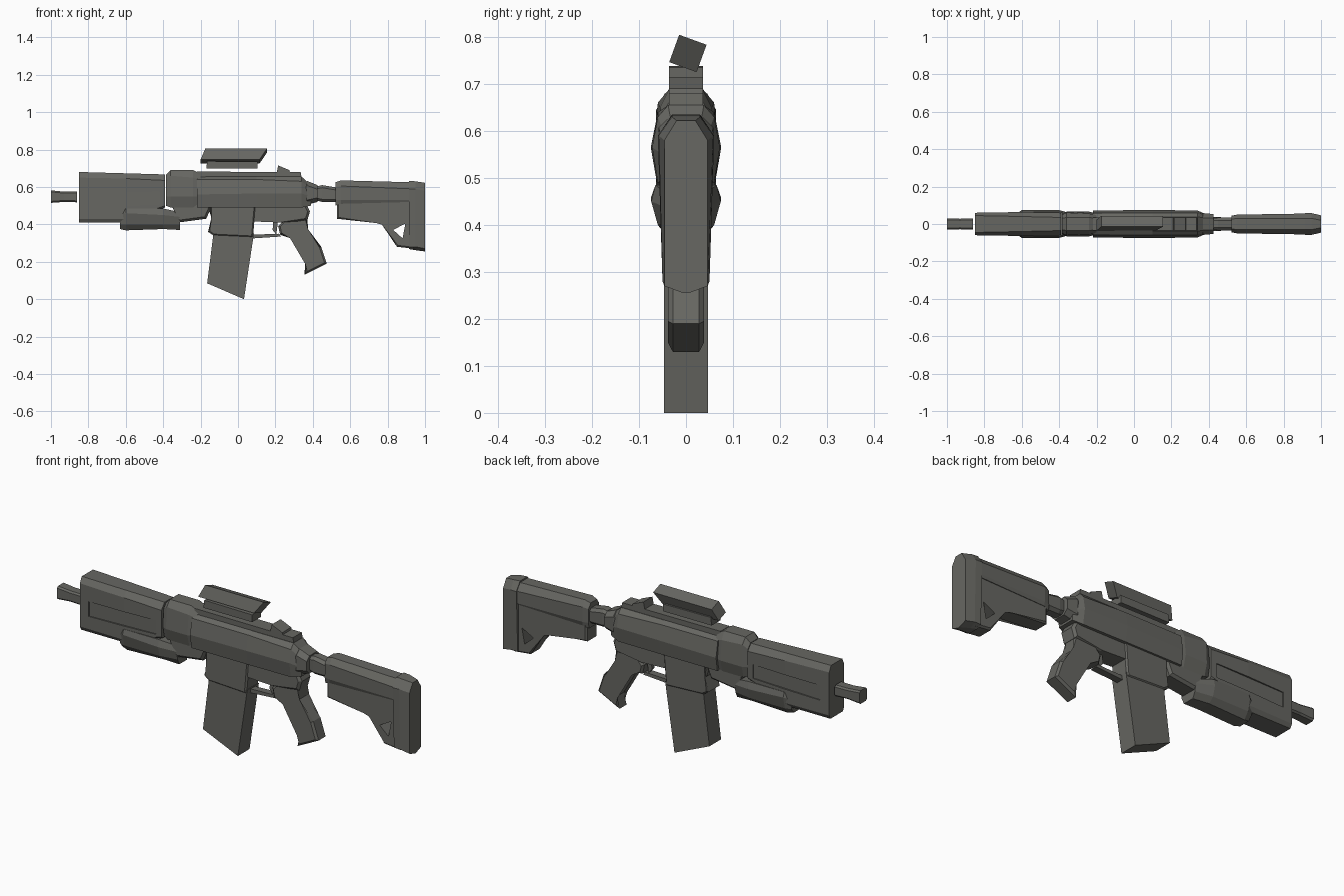
import bpy, bmesh, math
from mathutils import Matrix

metal = bpy.data.materials.new("dark_olive_grey")
metal.diffuse_color = (0.135, 0.135, 0.122, 1)


def finish(name, bm):
    bmesh.ops.recalc_face_normals(bm, faces=bm.faces)
    me = bpy.data.meshes.new(name)
    bm.to_mesh(me)
    bm.free()
    me.materials.append(metal)
    ob = bpy.data.objects.new(name, me)
    bpy.context.collection.objects.link(ob)
    return ob


def plate(name, profile, w, bevel=0.0):
    """Side profile (x, z) with half width w; rims of both caps chamfered."""
    bm = bmesh.new()
    rings = [[bm.verts.new((x, y, z)) for x, z in profile] for y in (-w, w)]
    n = len(profile)
    caps = [bm.faces.new(r) for r in rings]
    for i in range(n):
        j = (i + 1) % n
        bm.faces.new((rings[0][i], rings[0][j], rings[1][j], rings[1][i]))
    if bevel:
        rims = list({e for f in caps for e in f.edges})
        bmesh.ops.bevel(bm, geom=rims, offset=bevel, segments=1, affect='EDGES')
    return finish(name, bm)


def loft(name, sections):
    """Sections along x: (x, half outline of (y, z) from top to bottom), mirrored in y."""
    bm = bmesh.new()
    rings = []
    for x, half in sections:
        pts = list(half) + [(-y, z) for y, z in reversed(half)]
        rings.append([bm.verts.new((x, y, z)) for y, z in pts])
    n = len(rings[0])
    for a, b in zip(rings, rings[1:]):
        for i in range(n):
            j = (i + 1) % n
            bm.faces.new((a[i], a[j], b[j], b[i]))
    bm.faces.new(rings[0])
    bm.faces.new(rings[-1])
    return finish(name, bm)


def octa(w, z0, z1, c):
    """Half of a box section with cut corners."""
    return [(w - c, z1), (w, z1 - c), (w, z0 + c), (w - c, z0)]


def cut(target, cutter):
    cutter.hide_render = True
    cutter.hide_viewport = True
    cutter.display_type = 'WIRE'
    m = target.modifiers.new("cut", 'BOOLEAN')
    m.operation = 'DIFFERENCE'
    m.solver = 'EXACT'
    m.object = cutter


# Muzzle
loft("muzzle", [(-1.0, octa(0.03, 0.515, 0.582, 0.008)),
                (-0.93, octa(0.028, 0.52, 0.575, 0.008)),
                (-0.86, octa(0.03, 0.518, 0.575, 0.008))])

# Handguard with a shallow slot in each side
guard = loft("handguard", [
    (-0.85, [(0.045, 0.68), (0.06, 0.65), (0.06, 0.43), (0.05, 0.41)]),
    (-0.60, [(0.04, 0.673), (0.064, 0.645), (0.064, 0.43), (0.05, 0.41)]),
    (-0.39, [(0.035, 0.667), (0.06, 0.635), (0.06, 0.50), (0.05, 0.49)])])
for side, y in (("front", -0.085), ("back", 0.085)):
    slot = plate("slot_cutter_" + side,
                 [(-0.80, 0.495), (-0.80, 0.57), (-0.42, 0.575), (-0.42, 0.505)], 0.029)
    slot.location.y = y
    cut(guard, slot)

# Foregrip under the handguard
loft("foregrip", [
    (-0.63, [(0.045, 0.48), (0.055, 0.45), (0.05, 0.40), (0.03, 0.375)]),
    (-0.60, [(0.065, 0.485), (0.074, 0.46), (0.06, 0.40), (0.035, 0.368)]),
    (-0.40, [(0.065, 0.485), (0.074, 0.45), (0.06, 0.40), (0.035, 0.375)]),
    (-0.31, [(0.04, 0.465), (0.05, 0.44), (0.045, 0.40), (0.03, 0.37)])])

# Collar and connector between handguard and receiver
loft("collar", [
    (-0.385, [(0.03, 0.665), (0.05, 0.64), (0.055, 0.55), (0.045, 0.50)]),
    (-0.36, [(0.035, 0.69), (0.06, 0.66), (0.066, 0.55), (0.05, 0.49)]),
    (-0.24, [(0.035, 0.69), (0.055, 0.65), (0.066, 0.55), (0.05, 0.49)]),
    (-0.20, [(0.03, 0.67), (0.05, 0.64), (0.055, 0.55), (0.045, 0.49)])])
plate("connector", [(-0.375, 0.54), (-0.345, 0.48), (-0.32, 0.41), (-0.17, 0.43),
                    (-0.13, 0.52), (-0.22, 0.56)], 0.05, 0.012)

# Upper receiver, its flat rail and its rear ring
loft("upper_receiver", [
    (-0.22, [(0.035, 0.655), (0.058, 0.64), (0.072, 0.56), (0.062, 0.49)]),
    (0.10, [(0.038, 0.655), (0.06, 0.64), (0.075, 0.565), (0.062, 0.49)]),
    (0.34, [(0.038, 0.655), (0.06, 0.63), (0.072, 0.565), (0.06, 0.49)]),
    (0.39, [(0.03, 0.61), (0.045, 0.59), (0.05, 0.55), (0.045, 0.50)])])
plate("top_rail", [(-0.22, 0.65), (-0.22, 0.682), (0.335, 0.68), (0.34, 0.65)], 0.036)
loft("rear_ring", [(0.345, octa(0.05, 0.50, 0.60, 0.02)),
                   (0.37, octa(0.058, 0.505, 0.632, 0.025)),
                   (0.425, octa(0.053, 0.52, 0.61, 0.022))])

# Lower receiver and magazine well
plate("lower_receiver", [(-0.17, 0.52), (-0.14, 0.43), (0.10, 0.415), (0.22, 0.41),
                         (0.37, 0.42), (0.385, 0.47), (0.36, 0.52)], 0.046, 0.012)
plate("magazine_well", [(-0.15, 0.505), (-0.135, 0.43), (-0.16, 0.36), (-0.13, 0.34),
                        (0.08, 0.33), (0.095, 0.505)], 0.052, 0.008)

# Magazine
plate("magazine", [(-0.13, 0.36), (-0.165, 0.085), (0.032, 0.0), (0.085, 0.35)], 0.047)

# Trigger and guard
plate("trigger_guard", [(0.08, 0.325), (0.08, 0.345), (0.22, 0.35), (0.23, 0.335)], 0.018)
plate("trigger", [(0.19, 0.43), (0.185, 0.37), (0.205, 0.345), (0.215, 0.43)], 0.01)

# Pistol grip
plate("pistol_grip", [(0.25, 0.43), (0.215, 0.39), (0.225, 0.345), (0.285, 0.335),
                      (0.37, 0.19), (0.355, 0.13), (0.475, 0.19), (0.445, 0.28),
                      (0.365, 0.37), (0.37, 0.44)], 0.038, 0.01)

# Buffer tube
loft("buffer_tube", [(0.41, octa(0.028, 0.53, 0.60, 0.012)),
                     (0.45, octa(0.034, 0.52, 0.61, 0.014)),
                     (0.54, octa(0.034, 0.52, 0.595, 0.014))])

# Stock: upper body, lower web with a triangular opening, butt pad
loft("stock_body", [
    (0.52, [(0.025, 0.625), (0.042, 0.60), (0.044, 0.53), (0.038, 0.50)]),
    (0.55, [(0.03, 0.635), (0.05, 0.605), (0.05, 0.53), (0.046, 0.51)]),
    (0.93, [(0.03, 0.625), (0.056, 0.59), (0.056, 0.53), (0.048, 0.52)])])
web = plate("stock_web", [(0.53, 0.54), (0.53, 0.43), (0.74, 0.415), (0.775, 0.405),
                          (0.85, 0.28), (0.94, 0.27), (0.94, 0.54)], 0.044, 0.008)
cut(web, plate("web_opening_cutter", [(0.83, 0.37), (0.895, 0.405), (0.88, 0.325)], 0.1))
loft("butt_pad", [
    (0.915, [(0.03, 0.633), (0.06, 0.59), (0.05, 0.28), (0.025, 0.268)]),
    (0.95, [(0.03, 0.63), (0.058, 0.59), (0.05, 0.28), (0.02, 0.262)]),
    (1.0, [(0.02, 0.622), (0.046, 0.58), (0.046, 0.27), (0.006, 0.255)])])

# Sight base, twisted sight body and rear sight
plate("sight_base", [(-0.17, 0.698), (-0.165, 0.738), (0.105, 0.735), (0.105, 0.698)], 0.036)
sight = plate("sight_body", [(-0.175, 0.031), (0.155, 0.031), (0.115, -0.031),
                             (-0.2, -0.031)], 0.031)
sight.data.transform(Matrix.Rotation(math.radians(-20), 4, 'X'))
sight.location = (0, 0.004, 0.765)
plate("rear_sight", [(0.205, 0.67), (0.215, 0.715), (0.275, 0.69), (0.28, 0.67)], 0.036)
